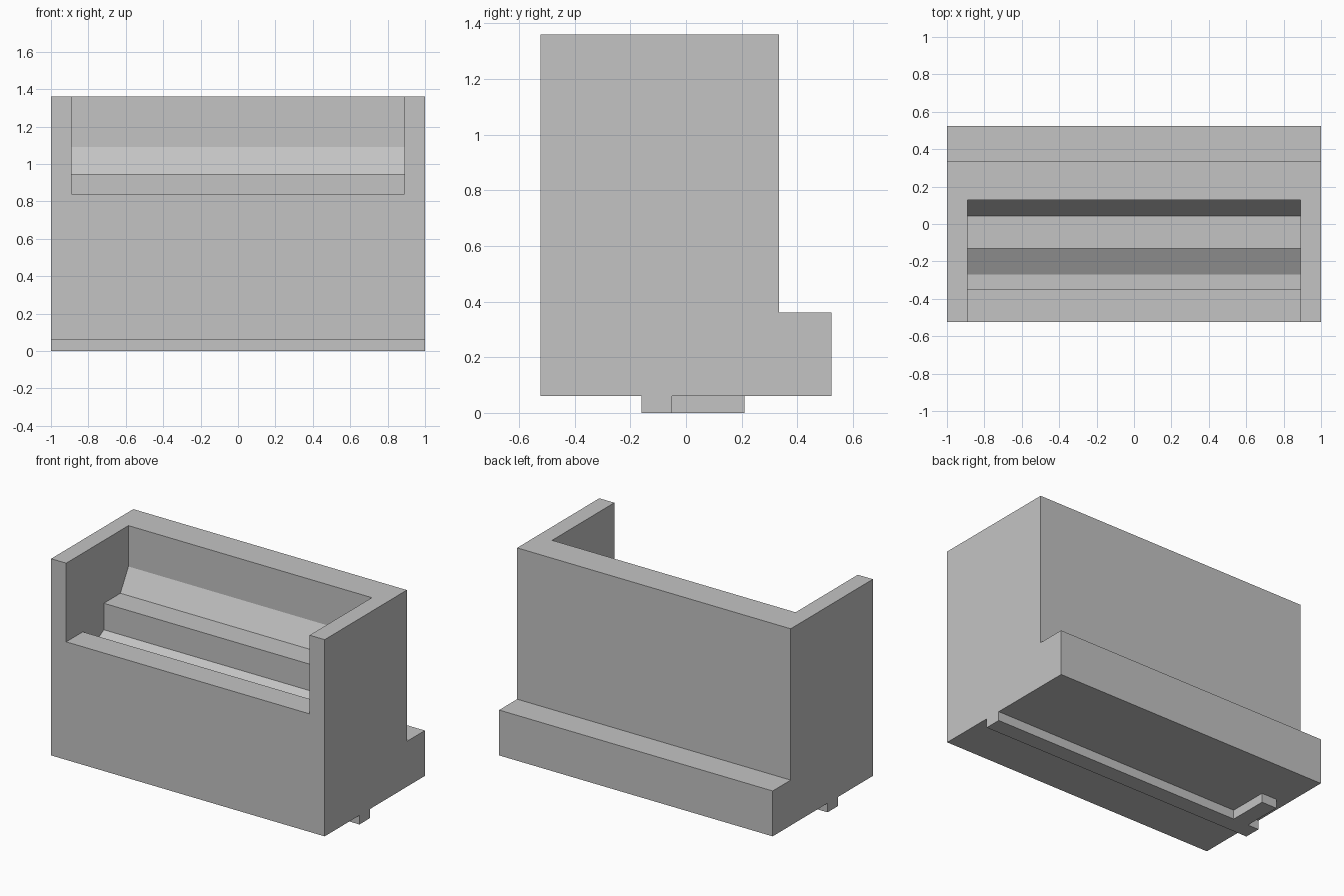
import bpy
import bmesh
from mathutils import Vector

cube = bpy.data.objects.get("Cube")
if cube:
    bpy.data.objects.remove(cube, do_unlink=True)

grey = bpy.data.materials.new("plain grey")
grey.use_nodes = True
colour = (0.55, 0.55, 0.55, 1)
grey.diffuse_color = colour
grey.node_tree.nodes["Principled BSDF"].inputs["Base Color"].default_value = colour


def prism(name, outline, start, sweep):
    """Extrude a closed outline of points, given by the start function, along sweep."""
    bm = bmesh.new()
    face = bm.faces.new([bm.verts.new(start(a, b)) for a, b in outline])
    moved = bmesh.ops.extrude_face_region(bm, geom=[face])["geom"]
    verts = [v for v in moved if isinstance(v, bmesh.types.BMVert)]
    bmesh.ops.translate(bm, verts=verts, vec=Vector(sweep))
    bmesh.ops.recalc_face_normals(bm, faces=bm.faces)
    mesh = bpy.data.meshes.new(name)
    bm.to_mesh(mesh)
    bm.free()
    mesh.materials.append(grey)
    obj = bpy.data.objects.new(name, mesh)
    bpy.context.collection.objects.link(obj)
    return obj


def across(name, outline, half_width):
    """Sweep a (y, z) profile from right to left."""
    return prism(name, outline, lambda y, z: (-half_width, y, z), (2 * half_width, 0, 0))


# Block with a ledge along the back
FRONT, BACK, WALL = -0.523, 0.523, 0.335
BASE, LEDGE, TOP = 0.06, 0.36, 1.36
body = across("body", [(FRONT, BASE), (BACK, BASE), (BACK, LEDGE),
                       (WALL, LEDGE), (WALL, TOP), (FRONT, TOP)], 1)

# Stepped recess, open to the front and top: lip, trough, ramp, shelf, bevel
recess = across("recess_cutter", [
    (FRONT - 0.1, 0.84), (-0.35, 0.84), (-0.35, 0.69), (-0.27, 0.69),
    (-0.13, 0.77), (-0.13, 0.945), (0.043, 0.945), (0.127, 1.09),
    (0.127, TOP + 0.1), (FRONT - 0.1, TOP + 0.1)], 0.89)
recess.hide_render = True
cut = body.modifiers.new("recess", 'BOOLEAN')
cut.operation = 'DIFFERENCE'
cut.solver = 'EXACT'
cut.object = recess
bpy.context.view_layer.update()
result = body.evaluated_get(bpy.context.evaluated_depsgraph_get())
finished = bpy.data.meshes.new_from_object(result)
body.modifiers.clear()
body.data = finished
bpy.data.objects.remove(recess, do_unlink=True)

# L-shaped rail under the base, with its short arm near the right end
prism("bottom_rail", [(-1, -0.16), (1, -0.16), (1, -0.05), (-0.81, -0.05),
                      (-0.81, 0.21), (-0.92, 0.21), (-0.92, -0.05), (-1, -0.05)],
      lambda x, y: (x, y, 0), (0, 0, BASE))
